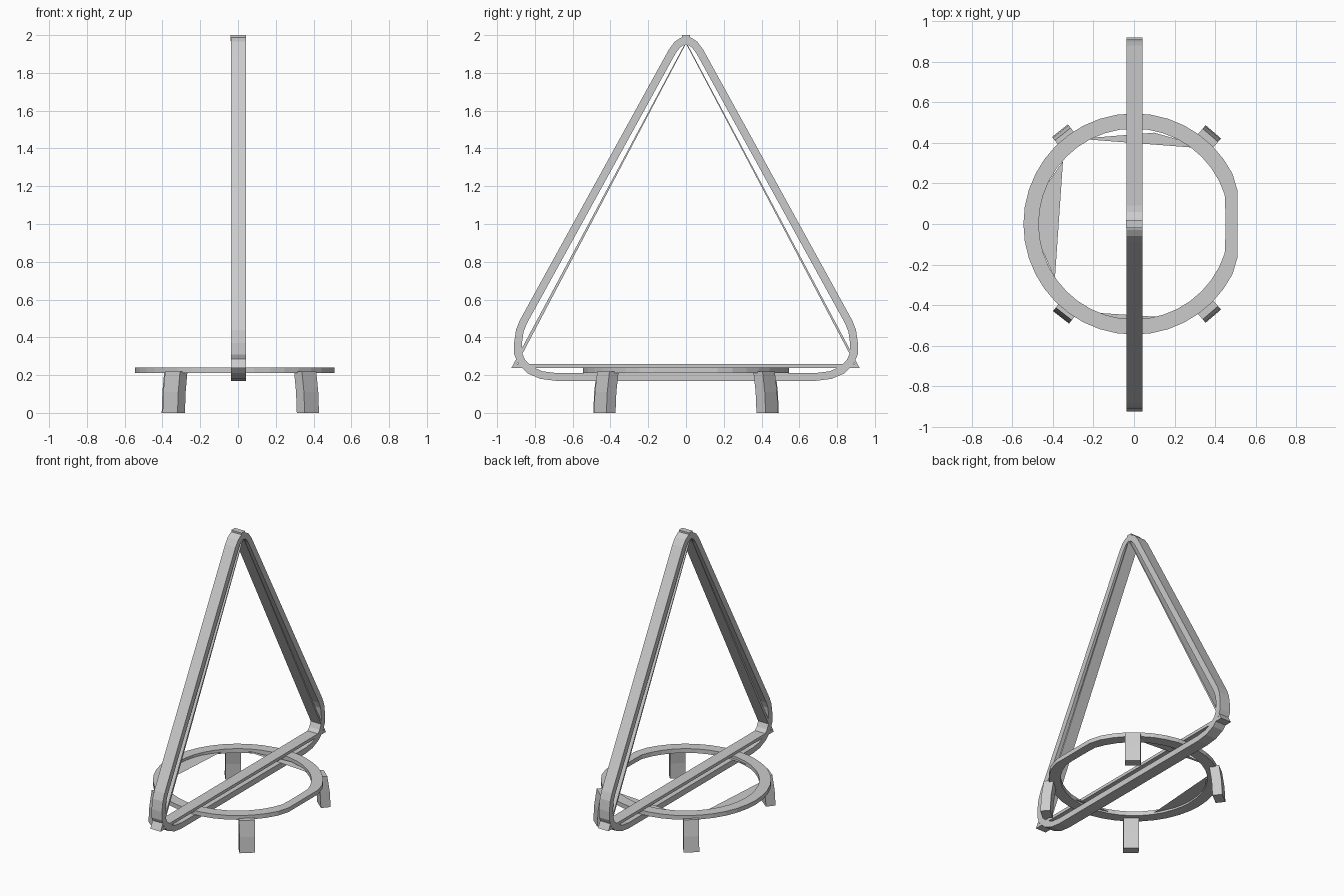
import bpy, bmesh
from math import sin, cos, pi, radians, atan2
from mathutils import Vector

if "Cube" in bpy.data.objects:
    bpy.data.objects.remove(bpy.data.objects["Cube"])


def make_object(name, bm):
    bmesh.ops.recalc_face_normals(bm, faces=bm.faces)
    mesh = bpy.data.meshes.new(name)
    bm.to_mesh(mesh)
    bm.free()
    ob = bpy.data.objects.new(name, mesh)
    bpy.context.collection.objects.link(ob)
    return ob


def closed_band(name, outer, inner, lift):
    """Closed loop with a rectangular section between two matching outlines."""
    bm = bmesh.new()
    rows = []
    for o, i in zip(outer, inner):
        rows.append([bm.verts.new(p) for p in (lift(o, 0), lift(o, 1), lift(i, 1), lift(i, 0))])
    n = len(rows)
    for k in range(n):
        a, b = rows[k], rows[(k + 1) % n]
        for j in range(4):
            bm.faces.new((a[j], a[(j + 1) % 4], b[(j + 1) % 4], b[j]))
    return make_object(name, bm)


def inset(points, d):
    """Offset a counter-clockwise outline inward."""
    result = []
    n = len(points)
    for k in range(n):
        p0, p, p1 = (Vector(points[(k + s) % n]) for s in (-1, 0, 1))
        e0, e1 = (p - p0).normalized(), (p1 - p).normalized()
        n0, n1 = Vector((-e0.y, e0.x)), Vector((-e1.y, e1.x))
        m = (n0 + n1).normalized()
        result.append(p + m * d / m.dot(n0))
    return result


def upright(p, side):
    return (-0.038 if side == 0 else 0.043, p[0], p[1])


# Upright rounded triangle frame
half = [(0.69, 0.17), (0.77, 0.18), (0.84, 0.21), (0.885, 0.255), (0.91, 0.31),
        (0.91, 0.37), (0.90, 0.44), (0.88, 0.49), (0.09, 1.925), (0.06, 1.965), (0.03, 1.985)]
outline = half + [(0, 1.995)] + [(-y, z) for y, z in reversed(half)]
closed_band("triangle_frame", outline, inset(outline, 0.041), upright)

# Thin lining strips just inside the frame
tri = [(0.92, 0.237), (0, 1.965), (-0.925, 0.237)]
lining_inner = [(0.895, 0.258), (0, 1.955), (-0.895, 0.258)]
closed_band("inner_lining", tri, lining_inner, upright)

# Small cap over the apex
bpy.ops.mesh.primitive_cube_add(size=1, location=(0.002, 0, 1.985))
cap = bpy.context.object
cap.name = "apex_cap"
cap.scale = (0.081, 0.04, 0.03)

# Base ring, circular with a flattened right side
count = 40
ring_outer, ring_inner = [], []
for k in range(count):
    a = 2 * pi * k / count
    c, s = cos(a), sin(a)
    ro, ri = 0.545, 0.47
    if c > 0:
        ro, ri = min(ro, 0.51 / c), min(ri, 0.45 / c)
        ri = min(ri, 0.665 / (c + abs(s)))
    ring_outer.append((ro * c, ro * s))
    ring_inner.append((ri * c, ri * s))
closed_band("base_ring", ring_outer, ring_inner,
            lambda p, side: (p[0], p[1], 0.21 + 0.03 * side))

# Thin flat webs bridging the inside of the ring
bm = bmesh.new()
for web in ([(-0.35, 0.31), (-0.53, 0.05), (-0.39, -0.27)],
            [(-0.27, 0.42), (0.38, 0.37), (0.10, 0.45)],
            [(-0.30, -0.43), (0.15, -0.46), (-0.05, -0.50)]):
    bm.faces.new([bm.verts.new((x, y, 0.222)) for x, y in web])
make_object("ring_webs", bm)

# Four feet, turned to face outward and leaning slightly in at the top
for label, x, y in (("front_right", 0.37, -0.43), ("back_right", 0.37, 0.43),
                    ("front_left", -0.34, -0.435), ("back_left", -0.345, 0.435)):
    out = Vector((x, y, 0)).normalized()
    tan = Vector((-out.y, out.x, 0))
    bm = bmesh.new()
    loops = []
    for z, shift in ((0, 0), (0.11, -0.006), (0.22, -0.022)):
        c = Vector((x, y, z)) + out * shift
        loops.append([bm.verts.new(c + out * r * 0.032 + tan * t * 0.05)
                      for r, t in ((-1, -1), (1, -1), (1, 1), (-1, 1))])
    for a, b in zip(loops, loops[1:]):
        for j in range(4):
            bm.faces.new((a[j], a[(j + 1) % 4], b[(j + 1) % 4], b[j]))
    bm.faces.new(loops[0])
    bm.faces.new(loops[-1])
    make_object(label + "_foot", bm)
